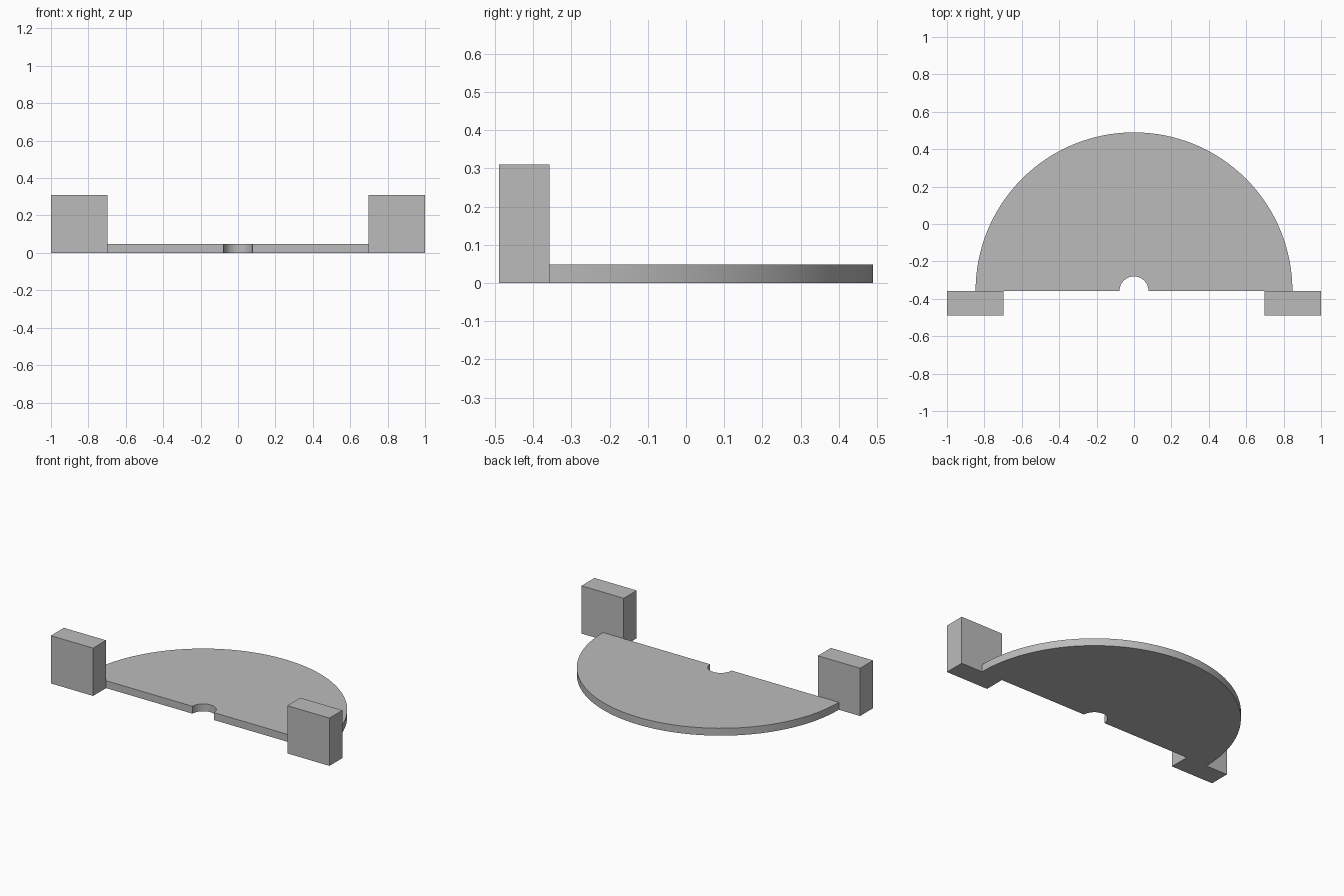
import bpy
import bmesh
from math import cos, sin, pi, radians

cube = bpy.data.objects.get("Cube")
if cube:
    bpy.data.objects.remove(cube, do_unlink=True)

SEAM_Y = -0.357        # straight edge of the plate, back of the blocks
FRONT_Y = -0.49
PLATE_R, NOTCH_R = 0.847, 0.077
PLATE_H, BLOCK_H = 0.048, 0.31

grey = bpy.data.materials.new("plain grey")
grey.use_nodes = True
colour = (0.5, 0.5, 0.5, 1)
grey.diffuse_color = colour
grey.node_tree.nodes["Principled BSDF"].inputs["Base Color"].default_value = colour


def extrude_outline(name, outline, height):
    """Solid made by raising a flat outline from the ground."""
    bm = bmesh.new()
    base = bm.faces.new([bm.verts.new((x, y, 0)) for x, y in outline])
    raised = bmesh.ops.extrude_face_region(bm, geom=[base], use_keep_orig=True)
    for v in raised["geom"]:
        if isinstance(v, bmesh.types.BMVert):
            v.co.z = height
    bmesh.ops.recalc_face_normals(bm, faces=bm.faces)
    mesh = bpy.data.meshes.new(name)
    bm.to_mesh(mesh)
    bm.free()
    mesh.materials.append(grey)
    obj = bpy.data.objects.new(name, mesh)
    bpy.context.collection.objects.link(obj)
    return obj


def half_circle(radius, steps):
    return [(radius * cos(pi * i / steps), SEAM_Y + radius * sin(pi * i / steps))
            for i in range(steps + 1)]


# Half-round plate with a small round notch in its straight edge
plate = extrude_outline("half_round_plate",
                        half_circle(PLATE_R, 64) + half_circle(NOTCH_R, 24)[::-1],
                        PLATE_H)
bpy.ops.object.select_all(action="DESELECT")
plate.select_set(True)
bpy.context.view_layer.objects.active = plate
bpy.ops.object.shade_smooth_by_angle(angle=radians(30))

# Upright blocks at the two front corners
for side, name in ((1, "left_block"), (-1, "right_block")):
    inner, outer = side * 0.697, side
    extrude_outline(name, [(inner, FRONT_Y), (outer, FRONT_Y),
                           (outer, SEAM_Y), (inner, SEAM_Y)], BLOCK_H)
